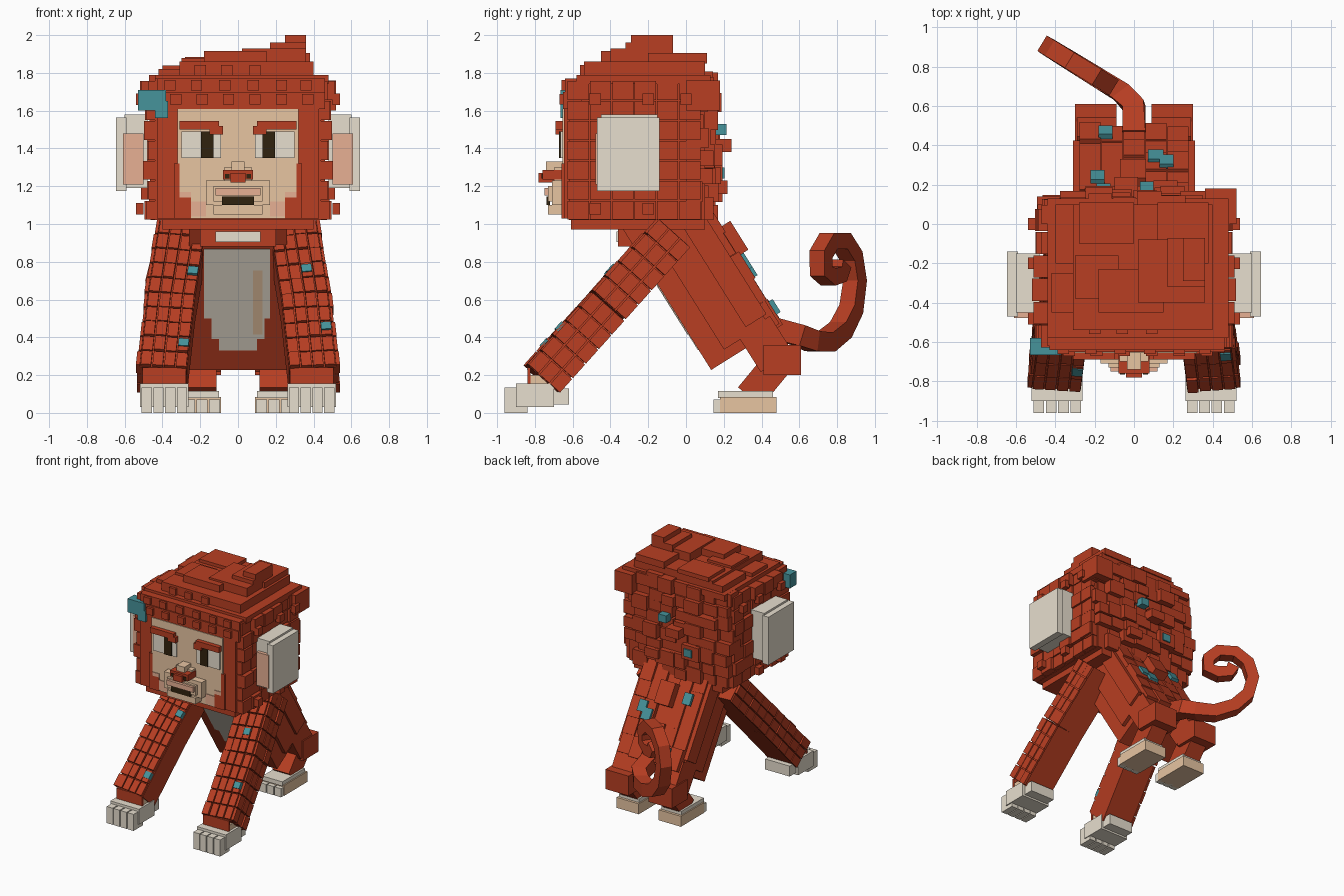
import bpy, bmesh, random
from mathutils import Matrix, Vector

random.seed(7)
rnd = random.uniform
if "Cube" in bpy.data.objects:
    bpy.data.objects.remove(bpy.data.objects["Cube"], do_unlink=True)


def material(name, rgb):
    linear = [((c / 255 + .055) / 1.055) ** 2.4 for c in rgb] + [1]
    mat = bpy.data.materials.new(name)
    mat.use_nodes = True
    mat.diffuse_color = linear
    mat.node_tree.nodes["Principled BSDF"].inputs["Base Color"].default_value = linear
    return mat


fur = material("rust_fur", (184, 62, 34))
skin = material("tan_skin", (233, 198, 163))
pink = material("pink_skin", (232, 177, 148))
cream = material("cream", (233, 224, 208))
teal = material("teal", (70, 147, 155))
dark = material("dark_brown", (48, 34, 14))


def finish(name, bm, mat):
    mesh = bpy.data.meshes.new(name)
    bm.to_mesh(mesh)
    bm.free()
    mesh.materials.append(mat)
    obj = bpy.data.objects.new(name, mesh)
    bpy.context.collection.objects.link(obj)
    return obj


def blocks(name, mat, boxes, frame=Matrix(), mirror=False):
    """One object from boxes given as x, y and z ranges in a frame."""
    bm = bmesh.new()
    if mirror:
        boxes = boxes + [(-b[1], -b[0], *b[2:]) for b in boxes]
    for x0, x1, y0, y1, z0, z1 in boxes:
        centre = Matrix.Translation(((x0 + x1) / 2, (y0 + y1) / 2, (z0 + z1) / 2))
        size = Matrix.Diagonal((x1 - x0, y1 - y0, z1 - z0, 1))
        bmesh.ops.create_cube(bm, size=1, matrix=frame @ centre @ size)
    return finish(name, bm, mat)


def along(lower, upper):
    """Frame at the lower point, with z running to the upper point."""
    lower, upper = Vector(lower), Vector(upper)
    z = (upper - lower).normalized()
    x = (Vector((1, 0, 0)) - z * z.x).normalized()
    rot = Matrix((x, z.cross(x), z)).transposed().to_4x4()
    return Matrix.Translation(lower) @ rot, (upper - lower).length


def cells(a0, a1, na, b0, b1, nb, gap):
    """Ranges of a grid of cells with gaps between them."""
    da, db = (a1 - a0) / na, (b1 - b0) / nb
    for i in range(na):
        for j in range(nb):
            yield (a0 + i * da + gap, a0 + (i + 1) * da - gap,
                   b0 + j * db + gap, b0 + (j + 1) * db - gap)


# Head core, jaw, neck and stepped crown
blocks("head", fur, [
    (-.44, .44, -.62, .1, 1.02, 1.77),
    (-.4, .4, -.61, .1, .97, 1.03),
    (-.46, .46, -.65, -.55, 1.61, 1.7),
    (-.43, .46, -.64, -.5, 1.69, 1.77),
    (-.2, .2, -.36, .05, .88, 1)])
blocks("crown", fur, [
    (-.44, .48, -.58, .13, 1.74, 1.79),
    (-.31, .4, -.54, .1, 1.77, 1.86),
    (-.42, -.2, -.45, -.25, 1.75, 1.82),
    (-.4, -.15, -.2, .1, 1.75, 1.84),
    (-.28, 0, -.1, .11, 1.85, 1.885),
    (.12, .38, -.2, .11, 1.85, 1.905),
    (-.3, -.08, -.38, -.16, 1.85, 1.88),
    (-.18, .15, -.45, -.23, 1.85, 1.915),
    (.02, .36, -.4, -.08, 1.85, 1.93),
    (.17, .36, -.32, -.07, 1.9, 1.96),
    (.25, .36, -.29, -.07, 1.9, 2),
    (.36, .52, 0, .18, 1.6, 1.76)])
blocks("face_rim", fur, [
    (.32, .43, -.645, -.6, 1.03, 1.62),
    (.25, .34, -.66, -.6, 1.03, 1.14),
    (.31, .34, -.66, -.6, 1.13, 1.32)], mirror=True)

# Small studs across the forehead
studs = []
for row, (z, xs) in enumerate([(1.66, (-.33, -.19, -.05, .09, .23, .37)),
                               (1.735, (-.36, -.22, -.07, .08, .23, .36)),
                               (1.815, (-.2, -.06, .09))]):
    y = (-.65, -.64, -.54)[row]
    studs += [(x - .03, x + .03, y - .02, y, z - .027, z + .027) for x in xs]
blocks("forehead_studs", fur, studs)

# Blocky fur on the sides and the rounded back of the head
side = [(.42, rnd(.47, .52), y0, y1, z0, z1)
        for y0, y1, z0, z1 in cells(-.63, .08, 6, 1.02, 1.76, 7, .003)]
blocks("head_side_fur", fur, side, mirror=True)
blocks("head_side_studs", fur, [(.5, .54, y - .03, y + .03, z - .03, z + .03)
       for y, z in [(-.48, 1.66), (-.48, 1.08), (-.2, 1.08), (0, 1.66), (-.2, 1.66)]], mirror=True)
back = []
for x0, x1, z0, z1 in cells(-.47, .47, 8, 1.02, 1.78, 8, .002):
    low, high = rnd(-.03, .015), rnd(-.015, .03)
    depth = .185 - .35 * x0 * x1 - .3 * (z0 - 1.38) ** 2 + rnd(-.03, .03)
    back.append((x0 + low, x1 + high, 0, depth, z0, z1 + high))
back += [(-.1, .02, .1, .24, 1.38, 1.45), (.1, .22, .1, .22, 1.16, 1.23)]
blocks("head_back_fur", fur, back)
blocks("back_tufts", teal, [
    (.03, .1, .1, .215, 1.47, 1.53), (-.19, -.12, .1, .205, 1.24, 1.3)])
blocks("side_tuft", teal, [
    (-.53, -.38, -.665, -.58, 1.6, 1.71), (-.44, -.37, -.665, -.58, 1.56, 1.65)])

# Face
blocks("face", skin, [
    (-.32, .32, -.655, -.6, 1.3, 1.61),
    (-.31, .31, -.655, -.6, 1.13, 1.31),
    (-.25, .25, -.655, -.6, 1.03, 1.15),
    (-.17, .17, -.71, -.64, 1.1, 1.23),
    (-.13, .13, -.73, -.64, 1.05, 1.1),
    (-.13, .13, -.73, -.64, 1.12, 1.2),
    (-.075, .075, -.7, -.64, 1.23, 1.3),
    (-.035, .035, -.74, -.64, 1.27, 1.33)])
blocks("lip", pink, [(-.12, .12, -.75, -.7, 1.15, 1.19)])
blocks("cheeks", pink, [(.17, .25, -.66, -.65, 1.04, 1.12),
                        (.25, .31, -.66, -.65, 1.14, 1.17)], mirror=True)
blocks("mouth", dark, [(-.085, .085, -.738, -.72, 1.1, 1.145)])
blocks("nose", fur, [(-.08, .08, -.76, -.65, 1.235, 1.285),
                     (-.04, .04, -.78, -.65, 1.22, 1.27)])
blocks("nostrils", dark, [(.045, .07, -.765, -.755, 1.24, 1.265)], mirror=True)
blocks("eye_whites", cream, [(.09, .3, -.664, -.65, 1.35, 1.49)], mirror=True)
blocks("pupils", dark, [(.13, .195, -.672, -.66, 1.35, 1.49)], mirror=True)
blocks("brows", fur, [(.1, .31, -.69, -.64, 1.5, 1.545),
                      (.08, .15, -.69, -.64, 1.475, 1.52)], mirror=True)

# Ears
blocks("ears", cream, [(.48, .6, -.45, -.15, 1.19, 1.58),
                       (.59, .645, -.47, -.14, 1.175, 1.565)], mirror=True)
blocks("inner_ears", pink, [(.5, .61, -.478, -.45, 1.21, 1.48)], mirror=True)

# Leaning torso with belly patch and layered back plates
torso = Matrix.Translation((0, .063, .744)) @ Matrix.Rotation(.56, 4, "X")
blocks("torso", fur, [
    (-.26, .26, -.215, .2, -.475, .475),
    (-.29, .29, -.1, .17, -.42, .4),
    (-.31, .31, .06, .19, -.38, .3)], torso)
blocks("belly", cream, [
    (-.18, .17, -.219, -.21, -.15, .28),
    (-.14, .14, -.219, -.21, -.28, -.15),
    (-.1, .1, -.219, -.21, -.35, -.28)], torso)
blocks("belly_mark", skin, [(.08, .13, -.222, -.215, -.25, .15)], torso)
blocks("throat", cream, [(-.12, .12, -.368, -.355, .905, .96)])
plates = [(x0, x1, .15, rnd(.2, .245), z0 + rnd(-.03, 0), z1)
          for x0, x1, z0, z1 in cells(-.28, .28, 5, -.46, .42, 6, .002)]
blocks("back_plates", fur, plates + [(-.07, .06, .15, .29, -.04, .14)], torso)
blocks("back_patches", teal, [
    (-.22, -.15, .23, .255, .01, .1),
    (.07, .15, .23, .26, -.18, -.09), (.13, .2, .23, .26, -.13, -.04),
    (-.18, -.11, .23, .26, -.41, -.33)], torso)


# Arms: two segments, tiled on the front and outer faces
def arm(sign, label, patches):
    joints = [(sign * x, y, z) for x, y, z in
              [(.288, -.07, .94), (.352, -.415, .555), (.395, -.76, .17)]]
    for seg, part in enumerate(("upper_arm", "lower_arm")):
        frame, length = along(joints[seg + 1], joints[seg])
        w, d = .125, .1
        blocks(f"{label}_{part}", fur, [(-w, w, -d, d, 0, length)], frame)
        tiles, accents = [], []
        for n, (x0, x1, z0, z1) in enumerate(cells(-w, w, 4, 0, length, 5, .004)):
            tiles.append((x0, x1, -d - rnd(.018, .03), -d, z0, z1))
            if (seg, n) in patches:
                accents.append((x0, x1, -d - .036, -d, z0 + .03, z1 - .015))
        for y0, y1, z0, z1 in cells(-d - .015, d + .015, 3, 0, length, 5, .004):
            outer = w + rnd(.012, .022)
            tiles.append((*sorted((sign * w, sign * outer)), y0, y1, z0, z1))
        blocks(f"{label}_{part}_tiles", fur, tiles, frame)
        if accents:
            blocks(f"{label}_{part}_patches", teal, accents, frame)


arm(1, "left", {(0, 11), (1, 17)})
arm(-1, "right", {(0, 16), (1, 16)})

# Hands with four fingers
fingers = [(x0, x1, -.96, -.84, 0, .135)
           for x0, x1, _, _ in cells(.265, .515, 4, 0, 1, 1, .004)]
blocks("fingers", cream, fingers, mirror=True)
blocks("palms", cream, [(.262, .52, -.9, -.7, .03, .155),
                        (.28, .5, -.71, -.62, .045, .13)], mirror=True)
blocks("wrists", skin, [(.28, .5, -.825, -.69, .1, .2)], mirror=True)
blocks("cuffs", fur, [(.275, .505, -.84, -.822, .14, .24)], mirror=True)

# Hind legs and feet
blocks("haunches", fur, [(.09, .3, .41, .61, .2, .36)], mirror=True)
for sign, label in ((1, "left"), (-1, "right")):
    x = sign * .19
    frame, length = along((x, .35, .1), (x, .49, .27))
    blocks(f"{label}_shin", fur, [(-.075, .075, -.08, .08, -.02, length)], frame)
    frame, length = along((x, .48, .27), (x, .36, .46))
    blocks(f"{label}_thigh", fur, [(-.1, .1, -.1, .1, 0, length)], frame)
blocks("feet", skin, [(.09, .29, .18, .48, 0, .085)], mirror=True)
blocks("foot_tops", cream, [(.1, .28, .17, .46, .08, .115)], mirror=True)
toes = [(x0, x1, .145, .2, 0, .07)
        for x0, x1, _, _ in cells(.09, .29, 3, 0, 1, 1, .004)]
blocks("toes", cream, toes, mirror=True)

# Curled tail: a square section swept along a spiral in a slanted plane
path = [(.46, .45), (.6, .41), (.67, .38), (.74, .375), (.82, .44), (.875, .55),
        (.895, .7), (.875, .83), (.825, .91), (.755, .91), (.715, .84),
        (.715, .75), (.755, .72), (.8, .735), (.815, .79)]
points = [Vector((min(0, -.08 - (y - .68) * 1.62), y, z)) for y, z in path]
bm = bmesh.new()
rings = []
for i, p in enumerate(points):
    tangent = (points[min(i + 1, len(points) - 1)] - points[max(i - 1, 0)]).normalized()
    across = Vector(((1, 0, 0), (.95, .3, 0), (.8, .6, 0), (.52, .85, 0))[min(i, 3)])
    up = across.cross(tangent).normalized()
    half = max(.046, .058 - i * .002)
    rings.append([bm.verts.new(p + half * (a * across + b * up))
                  for a, b in ((-1, -1), (1, -1), (1, 1), (-1, 1))])
for a, b in zip(rings, rings[1:]):
    for k in range(4):
        bm.faces.new((a[k - 1], a[k], b[k], b[k - 1]))
bm.faces.new(rings[0])
bm.faces.new(rings[-1])
bmesh.ops.recalc_face_normals(bm, faces=bm.faces)
finish("tail", bm, fur)
